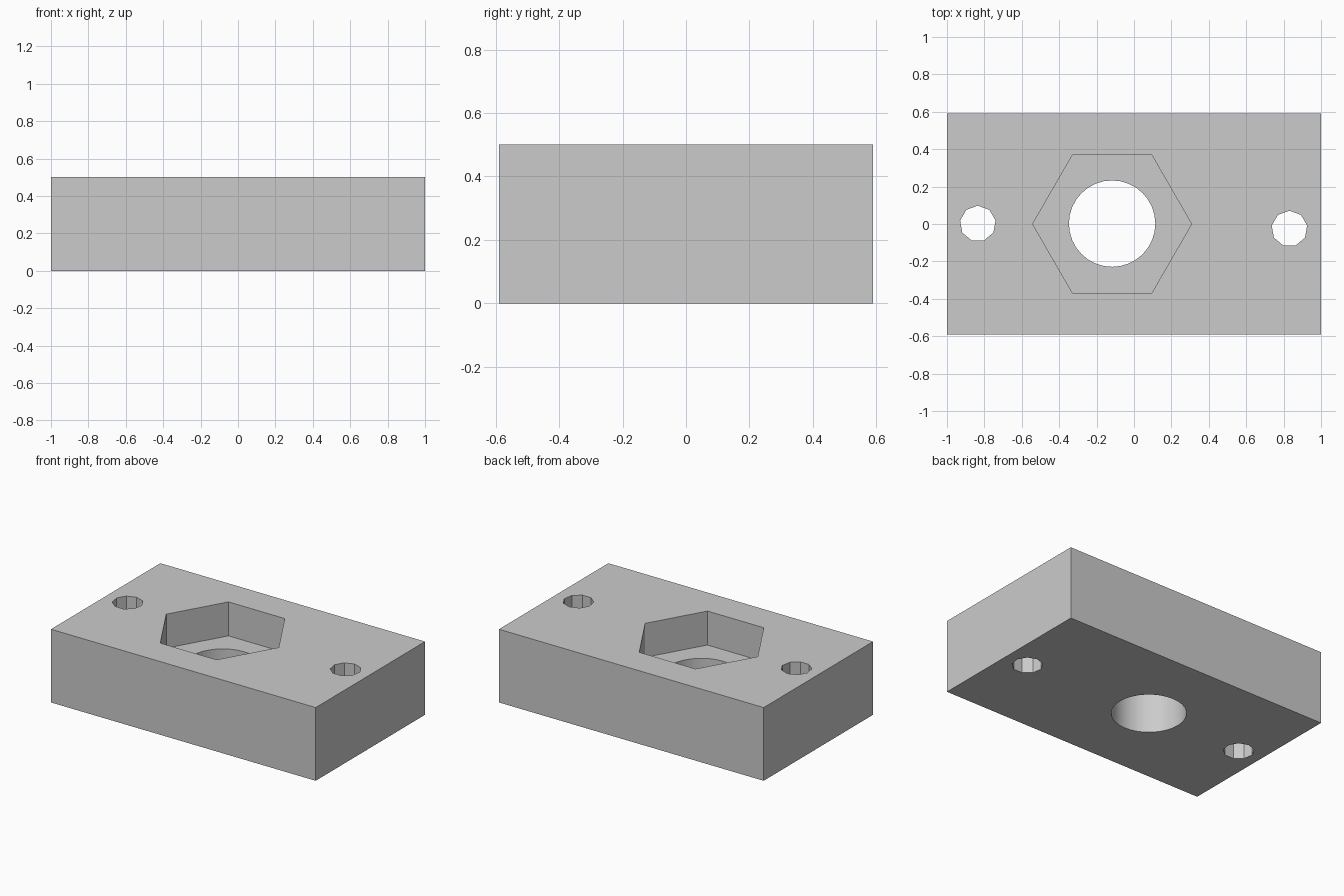
import bpy
import bmesh
import math

cube = bpy.data.objects.get("Cube")
if cube:
    bpy.data.objects.remove(cube, do_unlink=True)

LENGTH, DEPTH, HEIGHT = 2.0, 1.18, 0.5
POCKET_FLOOR = 0.268

grey = bpy.data.materials.new("plain grey")
grey.use_nodes = True
colour = (0.6, 0.6, 0.6, 1)
grey.diffuse_color = colour
grey.node_tree.nodes["Principled BSDF"].inputs["Base Color"].default_value = colour


def prism(name, points, bottom, top):
    """Upright prism over a counter-clockwise outline."""
    bm = bmesh.new()
    base = bm.faces.new([bm.verts.new((x, y, bottom)) for x, y in points])
    extruded = bmesh.ops.extrude_face_region(bm, geom=[base], use_keep_orig=True)
    risen = [v for v in extruded["geom"] if isinstance(v, bmesh.types.BMVert)]
    bmesh.ops.translate(bm, verts=risen, vec=(0, 0, top - bottom))
    bmesh.ops.recalc_face_normals(bm, faces=bm.faces)
    mesh = bpy.data.meshes.new(name)
    bm.to_mesh(mesh)
    bm.free()
    mesh.materials.append(grey)
    obj = bpy.data.objects.new(name, mesh)
    bpy.context.collection.objects.link(obj)
    return obj


def polygon(x, y, radius, sides, start):
    turns = [start + math.tau * i / sides for i in range(sides)]
    return [(x + radius * math.cos(a), y + radius * math.sin(a)) for a in turns]


# Solid block
w, d = LENGTH / 2, DEPTH / 2
block = prism("mounting_block", [(-w, -d), (w, -d), (w, d), (-w, d)], 0, HEIGHT)
bpy.context.view_layer.objects.active = block
block.select_set(True)

# Hexagonal pocket, round bore and two nine-sided screw holes
UP = math.pi / 2
cutters = [
    ("hex_pocket", polygon(-0.117, 0, 0.425, 6, 0), POCKET_FLOOR),
    ("centre_bore", polygon(-0.117, 0.002, 0.231, 32, 0), -0.1),
    ("right_screw_hole", polygon(-0.835, 0.002, 0.096, 9, UP), -0.1),
    ("left_screw_hole", polygon(0.831, -0.025, 0.096, 9, UP), -0.1),
]
for name, outline, floor in cutters:
    cutter = prism(name, outline, floor, HEIGHT + 0.1)
    cutter.hide_render = True
    cut = block.modifiers.new(name, "BOOLEAN")
    cut.operation = "DIFFERENCE"
    cut.solver = "EXACT"
    cut.object = cutter
    bpy.ops.object.modifier_apply(modifier=cut.name)
    bpy.data.objects.remove(cutter, do_unlink=True)

# Smooth bore wall, crisp edges elsewhere
bpy.ops.object.shade_smooth_by_angle(angle=math.radians(30))
